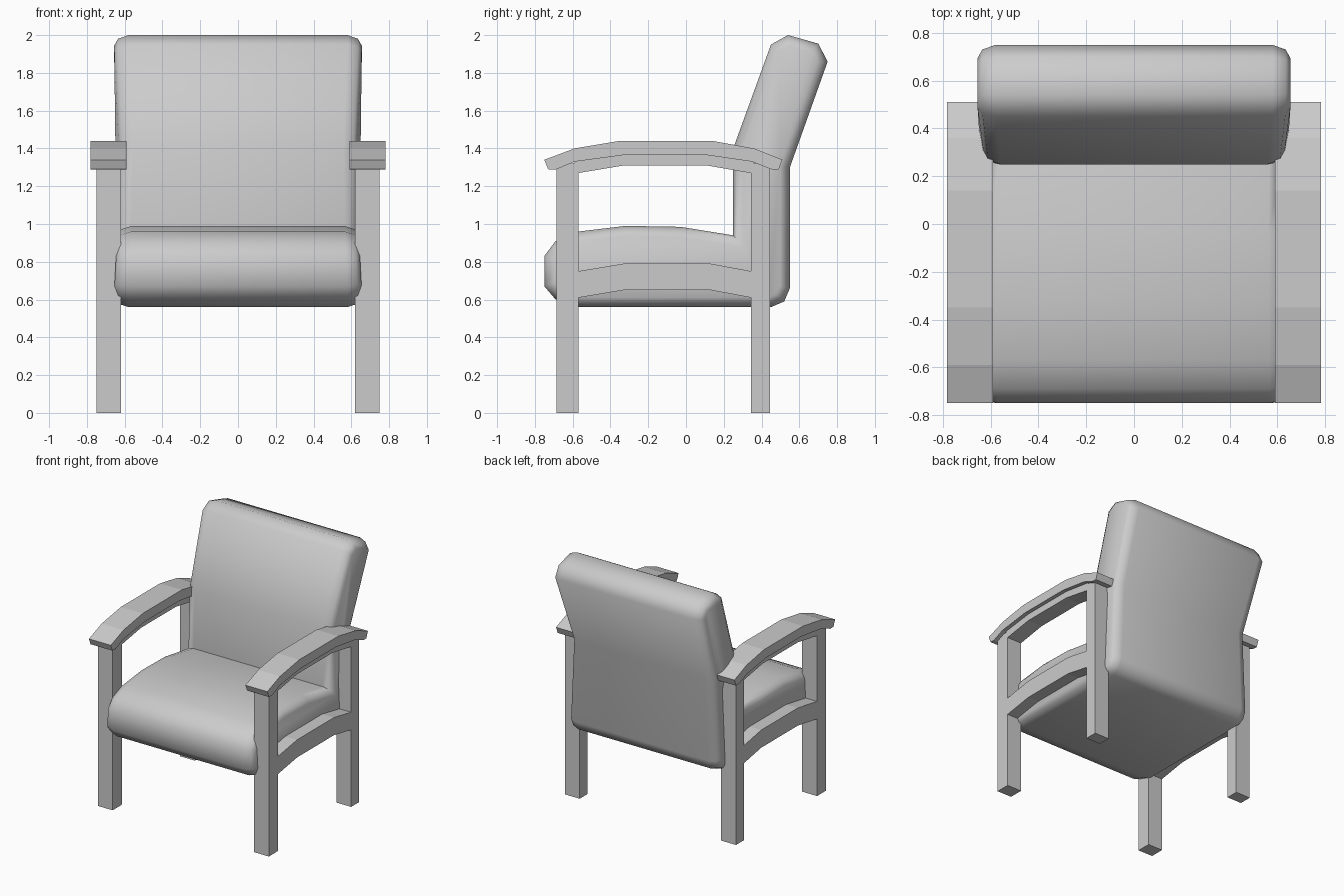
import bpy
import bmesh
from mathutils import Vector

if "Cube" in bpy.data.objects:
    bpy.data.objects.remove(bpy.data.objects["Cube"])

grey = bpy.data.materials.new("plain grey")
grey.use_nodes = True
colour = (0.6, 0.6, 0.6, 1)
grey.diffuse_color = colour
grey.node_tree.nodes["Principled BSDF"].inputs["Base Color"].default_value = colour


def inset(profile, dist):
    """Shrink a closed profile by an even distance, with mitred corners."""
    pts = [Vector(p) for p in profile]
    result = []
    for i, p in enumerate(pts):
        a = (p - pts[i - 1]).normalized()
        b = (pts[(i + 1) % len(pts)] - p).normalized()
        n1, n2 = Vector((a.y, -a.x)), Vector((b.y, -b.x))
        result.append(p + (n1 + n2) * dist / (1 + n1.dot(n2)))
    return result


def loft(name, profile, stations, smooth=False, width=lambda z: 1):
    """Sweep a clockwise (y, z) profile along x; stations are (x, inset)."""
    bm = bmesh.new()
    rings = []
    for x, dist in stations:
        rings.append([bm.verts.new((x * width(p[1]), p[0], p[1]))
                      for p in inset(profile, dist)])
    for r, s in zip(rings, rings[1:]):
        for i in range(len(r)):
            bm.faces.new((r[i - 1], r[i], s[i], s[i - 1]))
    bm.faces.new(rings[0])
    bm.faces.new(rings[-1])
    bmesh.ops.recalc_face_normals(bm, faces=bm.faces)
    mesh = bpy.data.meshes.new(name)
    bm.to_mesh(mesh)
    bm.free()
    mesh.materials.append(grey)
    obj = bpy.data.objects.new(name, mesh)
    bpy.context.collection.objects.link(obj)
    if smooth:
        bpy.ops.object.select_all(action="DESELECT")
        obj.select_set(True)
        bpy.context.view_layer.objects.active = obj
        bpy.ops.object.shade_smooth_by_angle(angle=0.8)
    return obj


# One-piece padded seat and reclined back
cushion = [(-0.57, 0.56), (-0.69, 0.60), (-0.75, 0.67), (-0.75, 0.83),
           (-0.69, 0.91), (-0.57, 0.96), (-0.32, 0.99), (-0.03, 0.985),
           (0.25, 0.94), (0.25, 1.40), (0.45, 1.95), (0.54, 2.0),
           (0.70, 1.955), (0.75, 1.86), (0.55, 1.30), (0.55, 0.66),
           (0.52, 0.59), (0.45, 0.56)]
half = [(0.575, 0), (0.63, 0.018), (0.65, 0.052)]
# Sides pinch in a little where the back starts to recline
loft("seat_and_back", cushion,
     [(-x, d) for x, d in reversed(half)] + half, smooth=True,
     width=lambda z: 1.008 - 0.05 * max(0, 1 - abs(z - 1.25) / 0.6))

# Wooden side frames
armrest = [(-0.73, 1.29), (-0.75, 1.34), (-0.59, 1.40), (-0.35, 1.44),
           (0.14, 1.44), (0.36, 1.40), (0.51, 1.34), (0.49, 1.288),
           (0.45, 1.29), (0.35, 1.33), (0.11, 1.365), (-0.33, 1.365),
           (-0.59, 1.33), (-0.69, 1.288)]
upper_rail = [(-0.59, 1.27), (-0.59, 1.34), (-0.33, 1.38), (0.11, 1.38),
              (0.36, 1.34), (0.36, 1.27), (0.34, 1.27), (0.11, 1.31),
              (-0.33, 1.31), (-0.57, 1.27)]
lower_rail = [(-0.57, 0.61), (-0.57, 0.75), (-0.33, 0.79), (0.13, 0.79),
              (0.345, 0.75), (0.345, 0.61), (0.13, 0.65), (-0.33, 0.65)]


def leg(front, back, top):
    return [(front, 0), (front, top), (back, top), (back, 0)]


for side, s in (("left", 1), ("right", -1)):
    frame = [(s * 0.62, 0), (s * 0.75, 0)]
    loft(side + "_armrest", armrest, [(s * 0.59, 0), (s * 0.782, 0)])
    loft(side + "_upper_rail", upper_rail, frame)
    loft(side + "_lower_rail", lower_rail, frame)
    loft(side + "_front_leg", leg(-0.685, -0.57, 1.32), frame)
    loft(side + "_back_leg", leg(0.345, 0.445, 1.32), frame)
